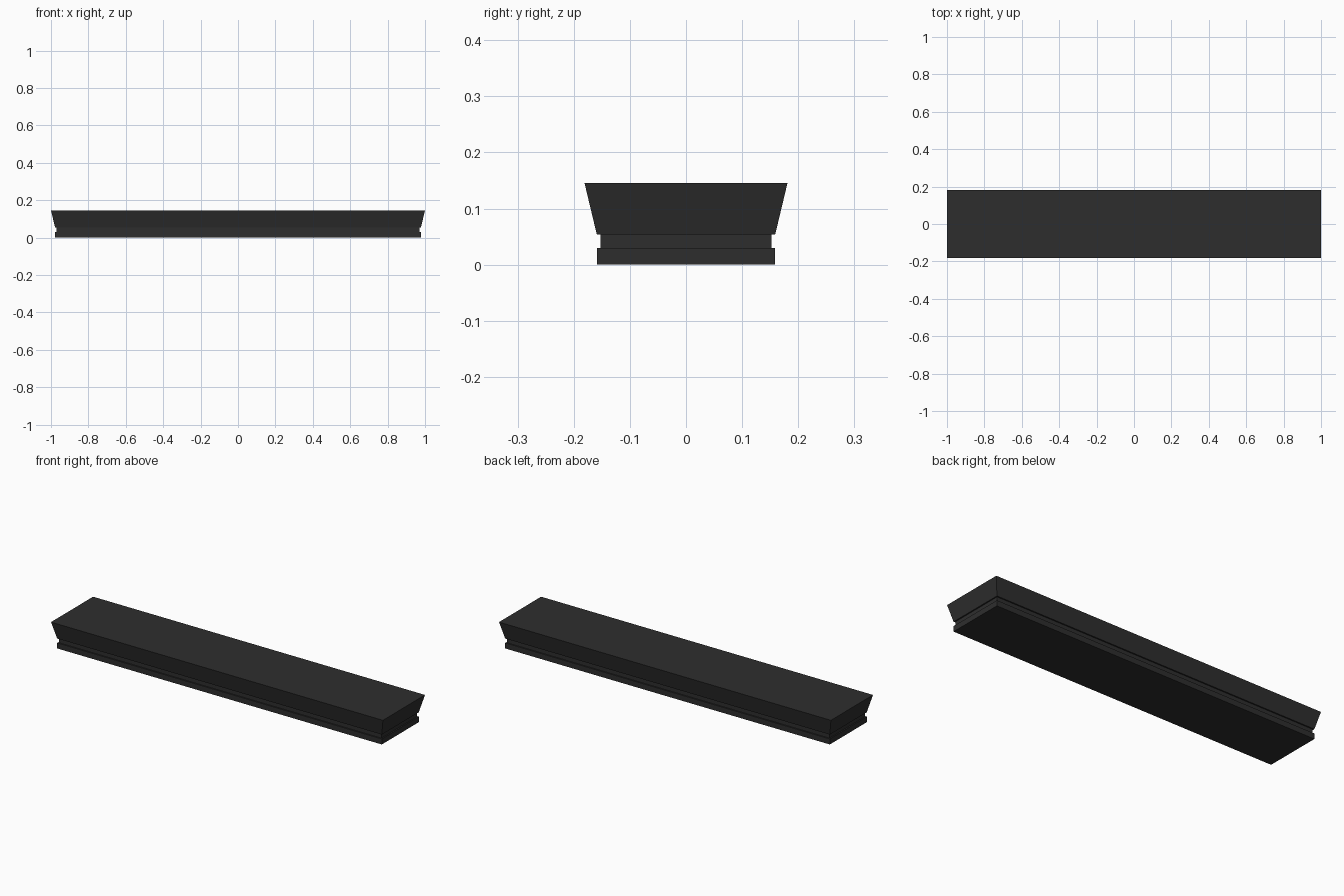
import bpy
import bmesh

if "Cube" in bpy.data.objects:
    bpy.data.objects.remove(bpy.data.objects["Cube"])

dark = bpy.data.materials.new("charcoal")
dark.diffuse_color = (0.027, 0.027, 0.027, 1)
dark.use_nodes = True
dark.node_tree.nodes["Principled BSDF"].inputs["Base Color"].default_value = dark.diffuse_color


def block(name, lower, upper, z0, z1):
    """Four-sided block; lower and upper are (half length, half depth)."""
    bm = bmesh.new()
    rings = []
    for (hx, hy), z in ((lower, z0), (upper, z1)):
        rings.append([bm.verts.new((sx * hx, sy * hy, z))
                      for sx, sy in ((-1, -1), (1, -1), (1, 1), (-1, 1))])
    low, high = rings
    bm.faces.new(low[::-1])
    bm.faces.new(high)
    for i in range(4):
        j = (i + 1) % 4
        bm.faces.new((low[i], low[j], high[j], high[i]))
    mesh = bpy.data.meshes.new(name)
    bm.to_mesh(mesh)
    bm.free()
    mesh.materials.append(dark)
    obj = bpy.data.objects.new(name, mesh)
    bpy.context.collection.objects.link(obj)
    return obj


# Flat foot, recessed neck and flared cap
block("base_plinth", (0.978, 0.159), (0.978, 0.159), 0.0, 0.03)
block("recessed_neck", (0.971, 0.152), (0.971, 0.152), 0.03, 0.054)
block("flared_cap", (0.978, 0.159), (1.0, 0.181), 0.054, 0.146)
